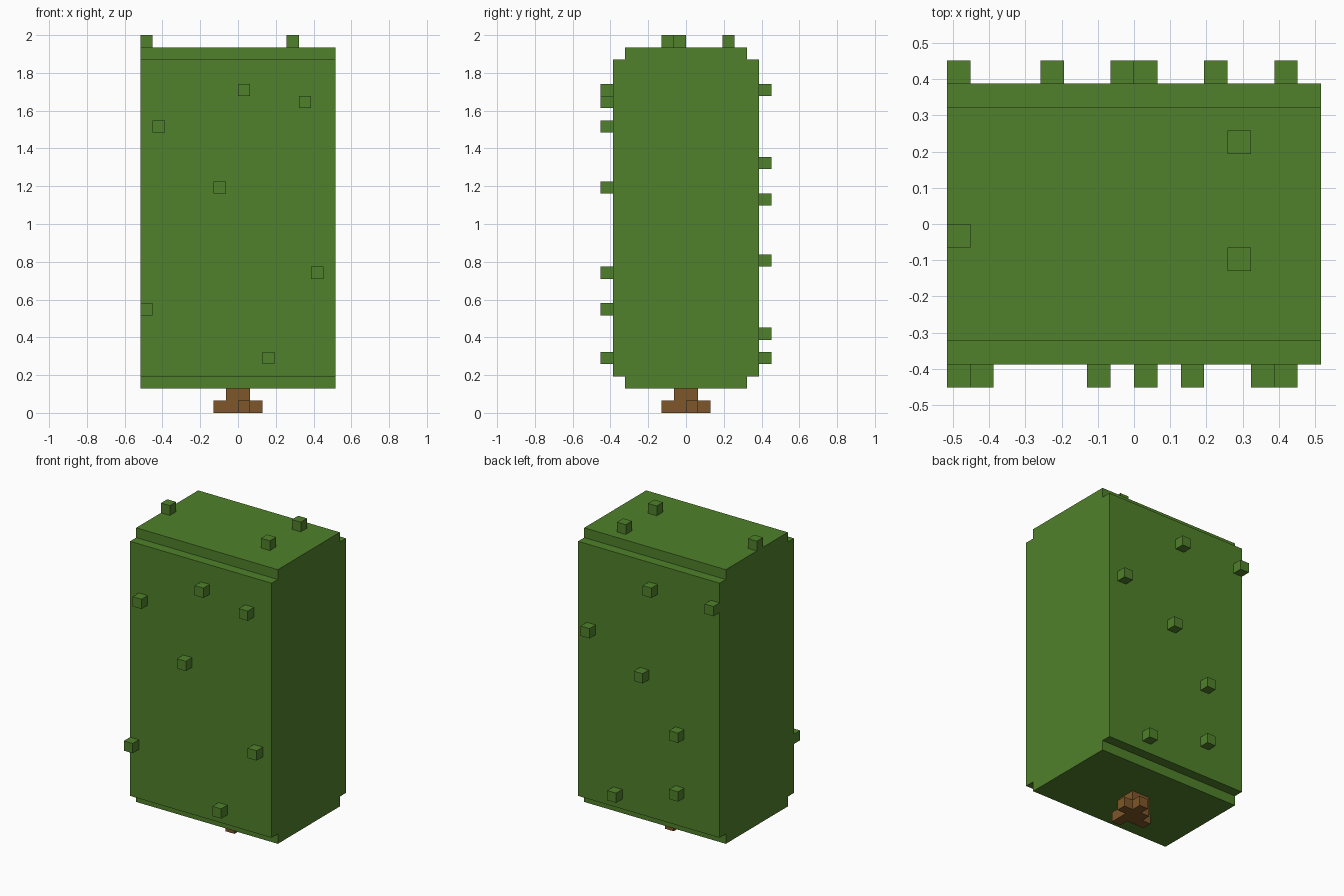
import bpy, bmesh
from mathutils import Matrix, Vector

U = 2 / 31  # size of one block unit

cube = bpy.data.objects.get("Cube")
if cube:
    bpy.data.objects.remove(cube, do_unlink=True)


def material(name, rgb):
    mat = bpy.data.materials.new(name)
    mat.use_nodes = True
    mat.diffuse_color = (*rgb, 1)
    bsdf = next(n for n in mat.node_tree.nodes if n.type == 'BSDF_PRINCIPLED')
    bsdf.inputs["Base Color"].default_value = (*rgb, 1)
    bsdf.inputs["Roughness"].default_value = 0.9
    return mat


green = material("leaf green", (0.08, 0.22, 0.024))
brown = material("bark brown", (0.212, 0.095, 0.022))


def finish(name, bm, mat):
    bmesh.ops.recalc_face_normals(bm, faces=bm.faces)
    mesh = bpy.data.meshes.new(name)
    bm.to_mesh(mesh)
    bm.free()
    mesh.materials.append(mat)
    obj = bpy.data.objects.new(name, mesh)
    bpy.context.collection.objects.link(obj)
    return obj


def box(name, low, size, mat):
    """Box from its low corner and size, both in block units."""
    bm = bmesh.new()
    low, size = Vector(low), Vector(size)
    place = Matrix.Translation((low + size / 2) * U) @ Matrix.Diagonal((*(size * U), 1))
    bmesh.ops.create_cube(bm, size=1, matrix=place)
    return finish(name, bm, mat)


# Foliage: stepped profile extruded across the width
half = [(5, 2), (5, 3), (6, 3), (6, 29), (5, 29), (5, 30)]
profile = half + [(-y, z) for y, z in reversed(half)]
bm = bmesh.new()
face = bm.faces.new([bm.verts.new((-8 * U, y * U, z * U)) for y, z in profile])
side = bmesh.ops.extrude_face_region(bm, geom=[face], use_keep_orig=True)
bmesh.ops.translate(bm, vec=(16 * U, 0, 0),
                    verts=[v for v in side["geom"] if isinstance(v, bmesh.types.BMVert)])
finish("foliage", bm, green)

# Single leaf blocks sticking out of the front, back and top
front = [(-7, 23), (0, 26), (5, 25), (-2, 18), (6, 11), (-8, 8), (2, 4)]
back = [(-1, 26), (-8, 26), (6, 20), (0, 17), (-4, 12), (3, 4), (-4, 6)]
top = [(4, 3), (-8, -1), (4, -2)]
leaves = ([("front_leaf", (x, -7, z)) for x, z in front]
          + [("back_leaf", (x, 6, z)) for x, z in back]
          + [("top_leaf", (x, y, 30)) for x, y in top])
for name, low in leaves:
    box(name, low, (1, 1, 1), green)

# Trunk with four root blocks
box("trunk", (-1, -1, 0), (2, 2, 2), brown)
for name, x, y in [("front_root", 0, -2), ("back_root", 0, 1),
                   ("left_root", 1, 0), ("right_root", -2, -1)]:
    box(name, (x, y, 0), (1, 1, 1), brown)
